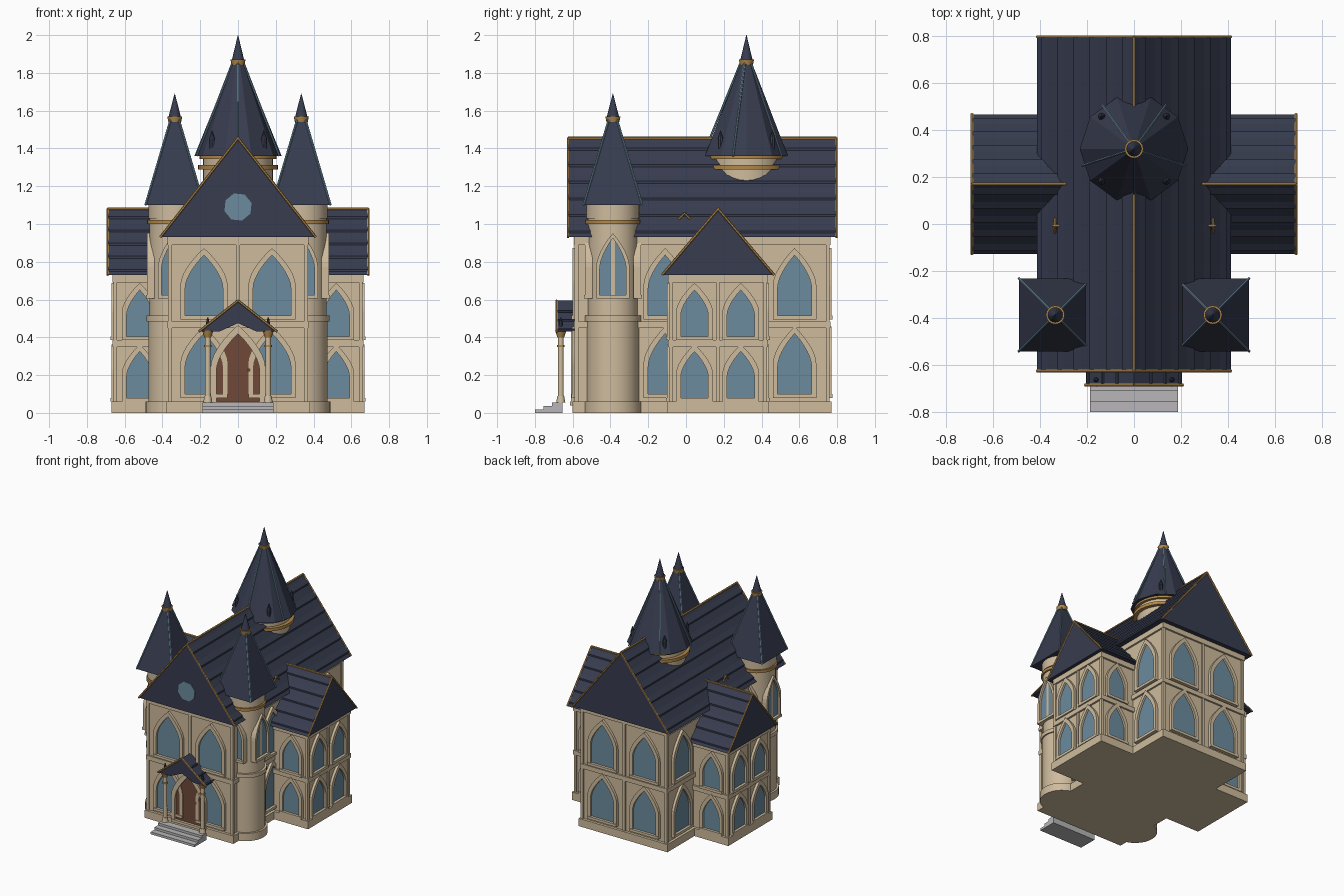
import bpy, bmesh, math
from math import pi, sin, cos, radians
from mathutils import Matrix, Vector

if "Cube" in bpy.data.objects:
    bpy.data.objects.remove(bpy.data.objects["Cube"])


def material(name, rgb):
    m = bpy.data.materials.new(name)
    m.use_nodes = True
    m.diffuse_color = (*rgb, 1)
    m.node_tree.nodes["Principled BSDF"].inputs["Base Color"].default_value = (*rgb, 1)
    return m


CREAM = material("cream stone", (0.62, 0.50, 0.34))
GLASS = material("blue glass", (0.15, 0.26, 0.34))
NAVY = material("navy slate", (0.038, 0.045, 0.077))
GOLD = material("gold trim", (0.45, 0.25, 0.07))
WOOD = material("brown door wood", (0.16, 0.065, 0.04))
GREY = material("grey step stone", (0.48, 0.47, 0.48))
I = Matrix.Identity(4)


def finish(name, bm, mat, M=I, smooth=False):
    bmesh.ops.transform(bm, matrix=M, verts=bm.verts)
    bmesh.ops.recalc_face_normals(bm, faces=bm.faces)
    me = bpy.data.meshes.new(name)
    bm.to_mesh(me)
    bm.free()
    me.materials.append(mat)
    ob = bpy.data.objects.new(name, me)
    bpy.context.collection.objects.link(ob)
    if smooth:
        bpy.ops.object.select_all(action='DESELECT')
        ob.select_set(True)
        bpy.context.view_layer.objects.active = ob
        bpy.ops.object.shade_smooth_by_angle(angle=radians(35))
    return ob


def box(name, mat, x0, x1, y0, y1, z0, z1):
    bm = bmesh.new()
    bmesh.ops.create_cube(bm, size=1)
    size = Matrix.Diagonal((x1 - x0, y1 - y0, z1 - z0, 1))
    at = Matrix.Translation(((x0 + x1) / 2, (y0 + y1) / 2, (z0 + z1) / 2))
    return finish(name, bm, mat, at @ size)


def prism(name, mat, pts, y0, y1, M=I):
    """Extrude an x-z outline from y0 to y1."""
    bm = bmesh.new()
    face = bm.faces.new([bm.verts.new((x, y0, z)) for x, z in pts])
    out = bmesh.ops.extrude_face_region(bm, geom=[face])["geom"]
    for v in out:
        if isinstance(v, bmesh.types.BMVert):
            v.co.y = y1
    return finish(name, bm, mat, M)


def cone(name, mat, x, y, z0, z1, r0, r1, n=32, turn=0):
    bm = bmesh.new()
    bmesh.ops.create_cone(bm, cap_ends=True, segments=n, radius1=r0, radius2=r1, depth=z1 - z0)
    M = Matrix.Translation((x, y, (z0 + z1) / 2)) @ Matrix.Rotation(turn, 4, 'Z')
    return finish(name, bm, mat, M, n > 12)


def bar(name, mat, p, q, r=0.008, M=I):
    p, q = Vector(p), Vector(q)
    bm = bmesh.new()
    bmesh.ops.create_cone(bm, cap_ends=True, segments=6, radius1=r, radius2=r, depth=(q - p).length)
    turn = (q - p).to_track_quat('Z', 'Y').to_matrix().to_4x4()
    return finish(name, bm, mat, M @ Matrix.Translation((p + q) / 2) @ turn)


def arch(w, h):
    """Pointed arch outline from bottom left, over the tip, to bottom right."""
    spring = h * 0.45
    right = [(w / 2 * cos(t * pi / 12) ** 0.9, spring + (h - spring) * (t / 6) ** 1.1) for t in range(6)]
    return [(-w / 2, 0)] + [(-x, z) for x, z in right] + [(0, h)] + right[::-1] + [(w / 2, 0)]


def window(name, x, y, z, w, h, turn, pane=GLASS, rim=0.025):
    M = Matrix.Translation((x, y, z)) @ Matrix.Rotation(radians(turn), 4, 'Z')
    prism(name + "_pane", pane, arch(w, h), -0.005, 0.02, M)
    outer, inner = arch(w + 2 * rim, h + rim * 1.5), arch(w, h)
    prism(name + "_frame", CREAM, outer + inner[::-1], -0.02, 0.02, M)
    half = w / 2 + rim
    prism(name + "_sill", CREAM, [(-half, -0.02), (half, -0.02), (half, 0), (-half, 0)], -0.025, 0.02, M)


def roof(name, half, y0, y1, eave, ridge, rows, M=I):
    """Solid gable roof with raised slate courses and gold edging."""
    prism(name, NAVY, [(-half, eave), (half, eave), (0, ridge)], y0, y1, M)
    rise = ridge - eave
    for s in (-1, 1):
        for i in range(rows):
            a, b = (i + 0.3) / rows, (i + 0.75) / rows
            pts = [(s * half * t, ridge - rise * t + d) for t, d in ((a, -0.01), (a, 0.004), (b, 0.012), (b, -0.01))]
            prism(name + "_course", NAVY, pts, y0 + 0.003, y1 - 0.003, M)
        for y in (y0, y1):
            bar(name + "_gable_trim", GOLD, (s * half, y, eave), (0, y, ridge), 0.007, M)
    bar(name + "_ridge_trim", GOLD, (0, y0, ridge), (0, y1, ridge), 0.008, M)


def storeys(name, hx, y0, y1, top, band):
    """Wall block with plinth, string course and cornice."""
    box(name + "_walls", CREAM, -hx, hx, y0, y1, 0, top)
    for part, d, a, b in (("plinth", 0.02, 0, 0.06), ("band", 0.014, band, band + 0.035), ("cornice", 0.014, top - 0.04, top)):
        box(f"{name}_{part}", CREAM, -hx - d, hx + d, y0 - d, y1 + d, a, b)
    for x in (-hx, hx):
        for y in (y0, y1):
            box(name + "_corner_pier", CREAM, x - 0.01, x + 0.01, y - 0.01, y + 0.01, 0, top)


# Main hall and cross wing
storeys("hall", 0.36, -0.58, 0.75, 0.93, 0.45)
storeys("wing", 0.65, -0.08, 0.42, 0.73, 0.35)
roof("hall_roof", 0.412, -0.625, 0.797, 0.93, 1.455, 6)
roof("wing_roof", 0.297, -0.69, 0.69, 0.73, 1.08, 5, Matrix.Translation((0, 0.17, 0)) @ Matrix.Rotation(pi / 2, 4, 'Z'))
for y in (-0.59, 0.75):
    box("hall_center_pier", CREAM, -0.01, 0.01, y, y + 0.01, 0.06, 0.93)
for x in (-0.655, 0.655):
    box("wing_center_pier", CREAM, x - 0.006, x + 0.006, 0.158, 0.178, 0.06, 0.73)

# Windows of both storeys, mirrored left and right
for s in (-1, 1):
    for z in (0.10, 0.515):
        window("hall_front_window", s * 0.18, -0.58, z, 0.20, 0.32, 0)
        window("hall_back_window", s * 0.18, 0.75, z, 0.20, 0.32, 180)
        for y in (-0.11, 0.575):
            window("hall_side_window", s * 0.36, y, z, 0.18, 0.32, s * 90)
    for z in (0.08, 0.405):
        for y in (0.045, 0.29):
            window("wing_end_window", s * 0.65, y, z, 0.145, 0.245, s * 90)
        window("wing_front_window", s * 0.52, -0.08, z, 0.14, 0.245, 0)
        window("wing_back_window", s * 0.52, 0.42, z, 0.14, 0.245, 180)

# Round gable window
prism("rose_window", GLASS, [(0.075 * cos(i * pi / 4 + 0.3), 1.09 + 0.075 * sin(i * pi / 4 + 0.3)) for i in range(8)], -0.631, -0.62)


def spire(name, x, y, eave, top, tip, r, sides, turn, knob):
    """Pyramid roof with blue hip ribs, gold collar, pointed tip and four pinnacles."""
    cone(name + "_roof", NAVY, x, y, eave, top, r, 0.03, sides, turn)
    ribs = 5 if sides == 10 else 4
    for i in range(ribs):
        a = -pi / 2 + i * 2 * pi / ribs + (pi / 4 if ribs == 4 else 0)
        bar(name + "_rib", GLASS, (x + r * cos(a), y + r * sin(a), eave), (x + 0.03 * cos(a), y + 0.03 * sin(a), top), 0.006)
    cone(name + "_collar", GOLD, x, y, top - 0.015, top + 0.015, 0.034, 0.04, 16)
    cone(name + "_tip", NAVY, x, y, top + 0.015, tip, 0.032, 0.001, 16)
    for i in range(4):
        a = pi / 4 + i * pi / 2
        px, py = x + knob * cos(a), y + knob * sin(a)
        cone(name + "_pinnacle", NAVY, px, py, eave + 0.01, eave + 0.09, 0.014, 0.014, 8)
        cone(name + "_pinnacle_cap", NAVY, px, py, eave + 0.09, eave + 0.135, 0.016, 0.001, 8)


# Corner towers
for s in (-1, 1):
    x, y = s * 0.335, -0.387
    cone("tower_plinth", CREAM, x, y, 0, 0.06, 0.155, 0.155)
    cone("tower_lower", CREAM, x, y, 0.06, 0.5, 0.14, 0.14)
    cone("tower_band", CREAM, x, y, 0.485, 0.515, 0.15, 0.15)
    cone("tower_upper", CREAM, x, y, 0.5, 1.1, 0.134, 0.134)
    cone("tower_gold_ring", GOLD, x, y, 1.0, 1.022, 0.146, 0.146)
    cone("tower_collar", CREAM, x, y, 1.03, 1.1, 0.14, 0.14)
    for turn, dx, dy in ((0, 0, -1), (s * 90, s, 0), (180, 0, 1)):
        window("tower_window", x + dx * 0.128, y + dy * 0.128, 0.625, 0.14, 0.30, turn, GLASS, 0.018)
    spire("tower", x, y, 1.1, 1.555, 1.69, 0.155 * 2 ** 0.5, 4, pi / 4, 0.155)

# Central turret
cone("turret_drum", CREAM, 0, 0.32, 1.1, 1.37, 0.185, 0.185)
cone("turret_ring", GOLD, 0, 0.32, 1.288, 1.312, 0.212, 0.212)
cone("turret_top_ring", GOLD, 0, 0.32, 1.345, 1.36, 0.205, 0.205)
spire("turret", 0, 0.32, 1.36, 1.855, 2.0, 0.231, 10, -pi / 2, 0.195)

# Small gold crests on the hall roof
for s in (-1, 1):
    for e in (-1, 1):
        bar("crest_arm", GOLD, (s * 0.335, -0.008 + e * 0.03, 1.025), (s * 0.335, -0.008, 1.058), 0.006)
    bar("crest_ridge", GOLD, (s * 0.31, -0.008, 1.056), (s * 0.35, -0.008, 1.056), 0.006)

# Entrance: door, porch roof, columns and steps
window("door", 0, -0.59, 0.06, 0.23, 0.36, 0, WOOD, 0.03)
cone("door_knob", GOLD, 0.06, -0.598, 0.22, 0.235, 0.007, 0.007, 8)
prism("porch_roof", NAVY, [(-0.205, 0.43), (-0.1, 0.43), (0, 0.475), (0.1, 0.43), (0.205, 0.43), (0, 0.595)], -0.685, -0.57)
for s in (-1, 1):
    bar("porch_trim", GOLD, (s * 0.208, -0.685, 0.43), (0, -0.685, 0.595), 0.007)
    for t in (0.35, 0.65, 0.95):
        bar("porch_course", NAVY, (s * 0.205 * t, -0.68, 0.595 - 0.165 * t), (s * 0.205 * t, -0.58, 0.595 - 0.165 * t), 0.008)
    x = s * 0.16
    cone("porch_column", CREAM, x, -0.663, 0.055, 0.41, 0.016, 0.014, 16)
    cone("column_base", CREAM, x, -0.663, 0.055, 0.09, 0.024, 0.018, 16)
    cone("column_ring", GOLD, x, -0.663, 0.35, 0.36, 0.02, 0.02, 16)
    cone("column_capital", GOLD, x, -0.663, 0.4, 0.435, 0.018, 0.03, 16)
    cone("porch_pinnacle", NAVY, x, -0.663, 0.435, 0.505, 0.016, 0.004, 8)
for i in range(3):
    box("step", GREY, -0.187, 0.187, -0.8 + 0.045 * i, -0.655, 0.018 * i, 0.018 * (i + 1))
